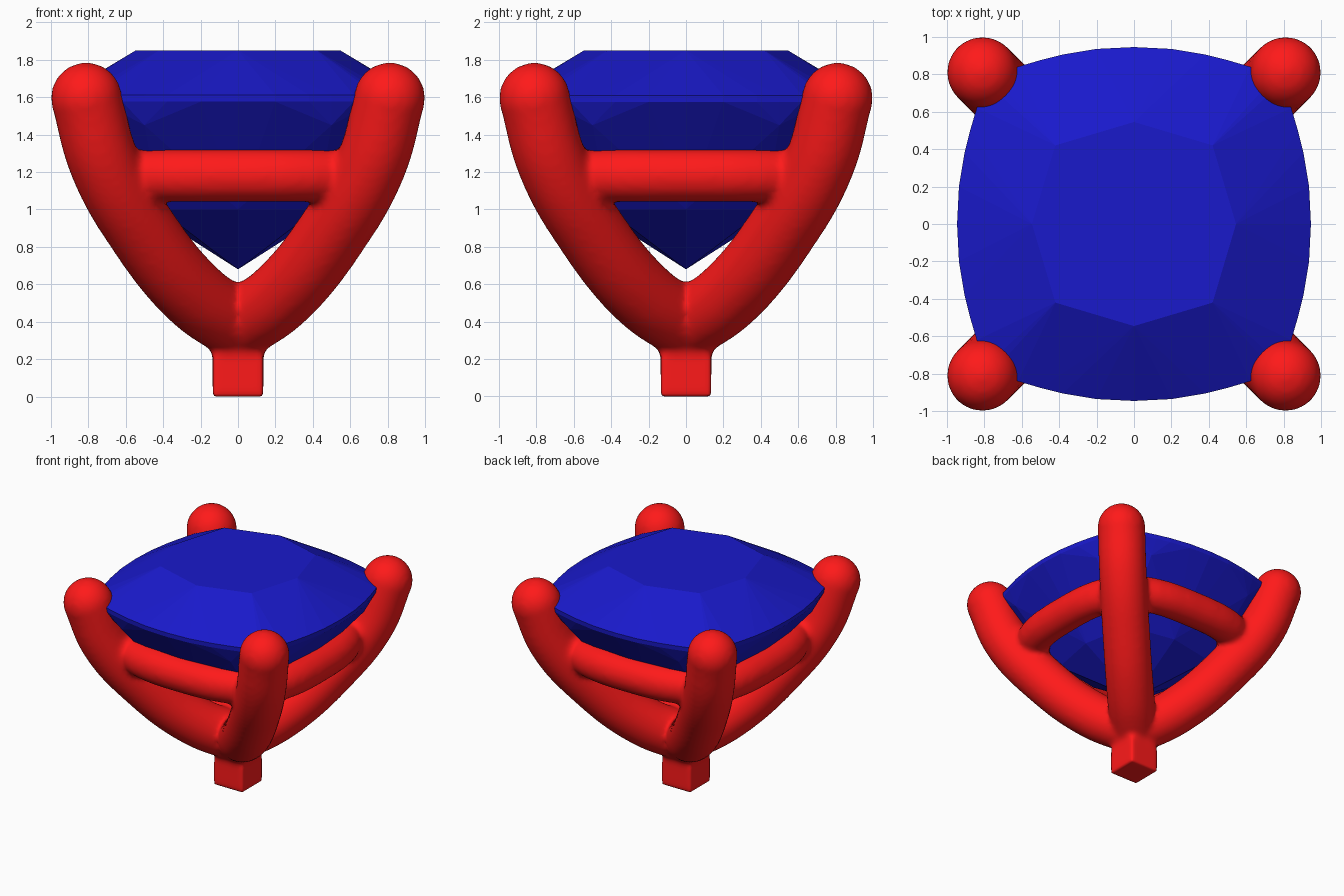
import bpy, bmesh, math

if "Cube" in bpy.data.objects:
    bpy.data.objects.remove(bpy.data.objects["Cube"])


def material(name, color):
    m = bpy.data.materials.new(name)
    m.diffuse_color = color
    m.use_nodes = True
    m.node_tree.nodes["Principled BSDF"].inputs["Base Color"].default_value = m.diffuse_color
    return m


def tube(name, pts, radius, cyclic=False):
    cu = bpy.data.curves.new(name, 'CURVE')
    cu.dimensions = '3D'
    cu.bevel_depth = radius
    cu.bevel_resolution = 8
    cu.use_fill_caps = True
    cu.resolution_u = 10
    sp = cu.splines.new('BEZIER')
    sp.bezier_points.add(len(pts) - 1)
    for b, p in zip(sp.bezier_points, pts):
        b.co = p
        b.handle_left_type = b.handle_right_type = 'AUTO'
    sp.use_cyclic_u = cyclic
    ob = bpy.data.objects.new(name, cu)
    bpy.context.collection.objects.link(ob)
    bpy.ops.object.select_all(action='DESELECT')
    ob.select_set(True)
    bpy.context.view_layer.objects.active = ob
    bpy.ops.object.convert(target='MESH')
    return bpy.context.view_layer.objects.active


R = 0.19
parts = []

# Four curved prongs with ball tips
path = [(0, .38), (.23, .54), (.52, .9), (.715, 1.25), (.81, 1.595)]
for sx in (-1, 1):
    for sy in (-1, 1):
        parts.append(tube("prong", [(sx * c, sy * c, z) for c, z in path], R))
        bpy.ops.mesh.primitive_uv_sphere_add(segments=32, ring_count=16, radius=R,
                                             location=(sx * .81, sy * .81, 1.595))
        parts.append(bpy.context.object)

# Rounded joint where the prongs meet
bpy.ops.mesh.primitive_uv_sphere_add(segments=32, ring_count=16, radius=R, location=(0, 0, .39))
parts.append(bpy.context.object)

# Cushion-shaped support rail
rail = []
for i in range(32):
    a = math.tau * i / 32
    c, s = math.cos(a), math.sin(a)
    r = .72 / (abs(c) ** 3 + abs(s) ** 3) ** (1 / 3)
    rail.append((r * c, r * s, 1.18))
parts.append(tube("rail", rail, .142, True))

# Square post
bpy.ops.mesh.primitive_cube_add(size=1, location=(0, 0, .2))
post = bpy.context.object
post.scale = (.27, .27, .4)
parts.append(post)

# Fuse the metal with soft blends
bpy.ops.object.select_all(action='DESELECT')
for p in parts:
    p.select_set(True)
bpy.context.view_layer.objects.active = parts[0]
bpy.ops.object.join()
setting = bpy.context.object
setting.name = "prong_setting"
bpy.ops.object.transform_apply(location=True, rotation=True, scale=True)
rm = setting.modifiers.new("Fuse", 'REMESH')
rm.mode = 'VOXEL'
rm.voxel_size = .022
rm.use_smooth_shade = True
sm = setting.modifiers.new("Blend", 'SMOOTH')
sm.factor = .5
sm.iterations = 8
setting.data.materials.clear()
setting.data.materials.append(material("red_metal", (1, .01, .01, 1)))
for mod in ("Fuse", "Blend"):
    bpy.ops.object.modifier_apply(modifier=mod)
bpy.ops.object.shade_smooth()

# Faceted cushion stone: convex hull of its outline levels
bm = bmesh.new()


def level(outline, z):
    seen = set()
    for x, y in outline:
        for a, b in ((x, y), (y, x)):
            for sx in (-1, 1):
                for sy in (-1, 1):
                    p = (a * sx + 0.0, b * sy + 0.0)
                    if p not in seen:
                        seen.add(p)
                        bm.verts.new((*p, z))


girdle = [(0, .945), (.2, .935), (.38, .905), (.5, .875), (.62, .84), (.74, .775)]
level([(0, .545), (.42, .42)], 1.85)
level(girdle, 1.61)
level([(x * .997, y * .997) for x, y in girdle], 1.575)
level([(.5, .81)], 1.45)
level([(0, .5), (.42, .42)], 1.0)
bm.verts.new((0, 0, .68))
bmesh.ops.convex_hull(bm, input=bm.verts[:])
bmesh.ops.dissolve_limit(bm, angle_limit=math.radians(1), verts=bm.verts[:], edges=bm.edges[:])
bmesh.ops.recalc_face_normals(bm, faces=bm.faces[:])
me = bpy.data.meshes.new("stone")
bm.to_mesh(me)
bm.free()
me.materials.append(material("blue_stone", (.01, .01, .6, 1)))
bpy.context.collection.objects.link(bpy.data.objects.new("stone", me))
